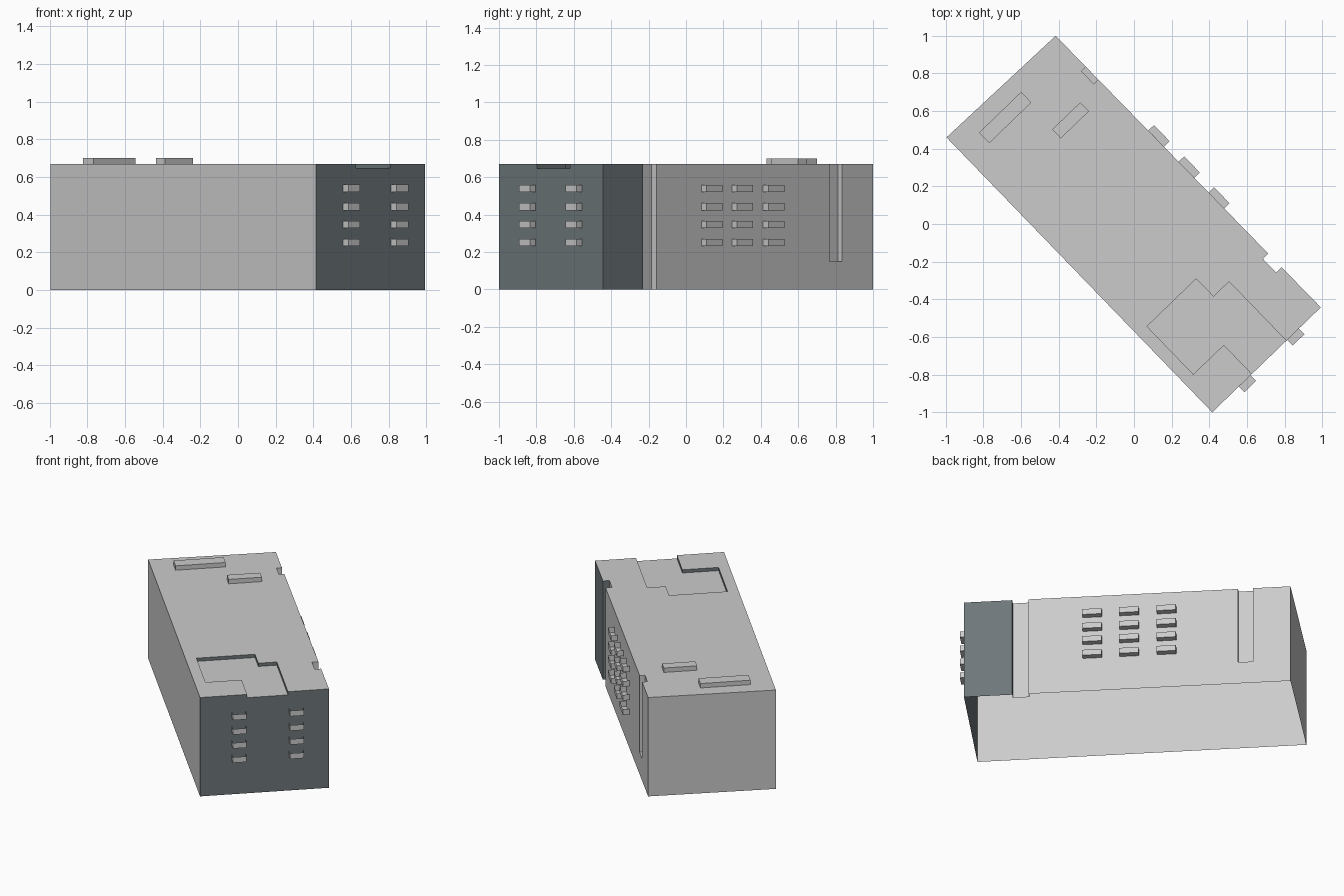
import bpy, bmesh, math
from mathutils import Matrix, Vector

cube = bpy.data.objects.get("Cube")
if cube:
    bpy.data.objects.remove(cube, do_unlink=True)

# Local frame: x runs along the building, y across it, origin at one corner
LENGTH, WIDTH, HEIGHT, GROOVE_Y = 2.031, 0.802, 0.67, 0.76
FRAME = Matrix.Translation((-0.996, 0.46, 0)) @ Matrix.Rotation(math.atan2(-0.719, 0.695), 4, 'Z')
UP, DOWN = Vector((0, 0, 1)), Vector((0, 0, -1))
BACK_X, BACK_Y = Vector((-1, 0, 0)), Vector((0, -1, 0))


def material(name, rgb):
    mat = bpy.data.materials.new(name)
    mat.use_nodes = True
    mat.diffuse_color = (*rgb, 1)
    mat.node_tree.nodes["Principled BSDF"].inputs["Base Color"].default_value = (*rgb, 1)
    return mat


light_grey = material("light grey", (0.6, 0.6, 0.6))
slate = material("slate", (0.155, 0.185, 0.195))


def open_up(mesh, directions):
    """Delete the outermost faces that point along the given directions."""
    bm = bmesh.new()
    bm.from_mesh(mesh)
    doomed = set()
    for d in directions:
        reach = max(v.co.dot(d) for v in bm.verts)
        doomed.update(f for f in bm.faces if f.normal.dot(d) > 0.99
                      and abs(f.calc_center_median().dot(d) - reach) < 0.001)
    bmesh.ops.delete(bm, geom=list(doomed), context='FACES')
    bm.to_mesh(mesh)
    bm.free()


def prism(name, outline, z0, z1, open_sides=()):
    """Extrude a counter-clockwise outline from z0 to z1."""
    bm = bmesh.new()
    base = bm.faces.new([bm.verts.new((x, y, z0)) for x, y in outline])
    top = bmesh.ops.extrude_face_region(bm, geom=[base])["geom"]
    bmesh.ops.translate(bm, vec=(0, 0, z1 - z0),
                        verts=[g for g in top if isinstance(g, bmesh.types.BMVert)])
    bmesh.ops.recalc_face_normals(bm, faces=bm.faces)
    mesh = bpy.data.meshes.new(name)
    bm.to_mesh(mesh)
    bm.free()
    open_up(mesh, open_sides)
    obj = bpy.data.objects.new(name, mesh)
    obj.matrix_world = FRAME
    bpy.context.collection.objects.link(obj)
    mesh.materials.append(light_grey)
    return obj


def box(name, x0, x1, y0, y1, z0, z1, open_sides=()):
    return prism(name, [(x0, y0), (x1, y0), (x1, y1), (x0, y1)], z0, z1, open_sides)


# Main shell with its full-height groove, rear slot and stepped roof recess
footprint = [(0, 0), (LENGTH, 0), (LENGTH, WIDTH), (0.015, 0.792)]
body = prism("main_shell", footprint, 0, HEIGHT)
recess = [(1.462, 0.068), (1.816, 0.068), (1.816, 0.293), (2.2, 0.293),
          (2.2, 0.547), (1.594, 0.547), (1.594, 0.432), (1.462, 0.432)]
cutters = [
    box("groove_cutter", 1.631, 1.733, GROOVE_Y, 1, -0.1, 1),
    box("slot_cutter", 0.245, 0.339, GROOVE_Y, 1, 0.15, 1),
    prism("recess_cutter", recess, HEIGHT - 0.022, 1),
]
for cutter in cutters:
    cutter.hide_render = True
    mod = body.modifiers.new(cutter.name, 'BOOLEAN')
    mod.operation = 'DIFFERENCE'
    mod.solver = 'EXACT'
    mod.object = cutter
bpy.context.view_layer.update()
shell = bpy.data.meshes.new_from_object(
    body.evaluated_get(bpy.context.evaluated_depsgraph_get()))
body.modifiers.clear()
body.data = shell
for cutter in cutters:
    bpy.data.objects.remove(cutter, do_unlink=True)

# The shell has no floor
open_up(shell, [DOWN])

# Slate on the end wall, the side beyond the groove and the recess walls
shell.materials.clear()
shell.materials.append(light_grey)
shell.materials.append(slate)
for face in shell.polygons:
    n, c = face.normal, face.center
    end_wall = n.x > 0.9 and c.x > 2
    side_wall = n.y > 0.9 and c.x > 1.74
    groove_wall = n.x < -0.9 and 1.7 < c.x < 1.76
    recess_wall = abs(n.z) < 0.5 and c.z > HEIGHT - 0.015
    face.material_index = int(end_wall or side_wall or groove_wall or recess_wall)

# Roof units
box("roof_unit_long", 0.102, 0.18, 0.142, 0.453, HEIGHT, 0.7, [DOWN])
box("roof_unit_short", 0.36, 0.426, 0.433, 0.64, HEIGHT, 0.7, [DOWN])

# Balconies, open on top, on the long side and on the end wall
for row, z in enumerate((0.251, 0.348, 0.442, 0.54), 1):
    for col, x in enumerate((0.719, 0.95, 1.178), 1):
        box(f"side_balcony_{row}_{col}", x, x + 0.119, 0.796, 0.838,
            z - 0.019, z + 0.019, [UP, BACK_Y])
    for col, y in enumerate((0.197, 0.554), 1):
        box(f"end_balcony_{row}_{col}", LENGTH, LENGTH + 0.042, y, y + 0.086,
            z - 0.019, z + 0.019, [UP, BACK_X])
